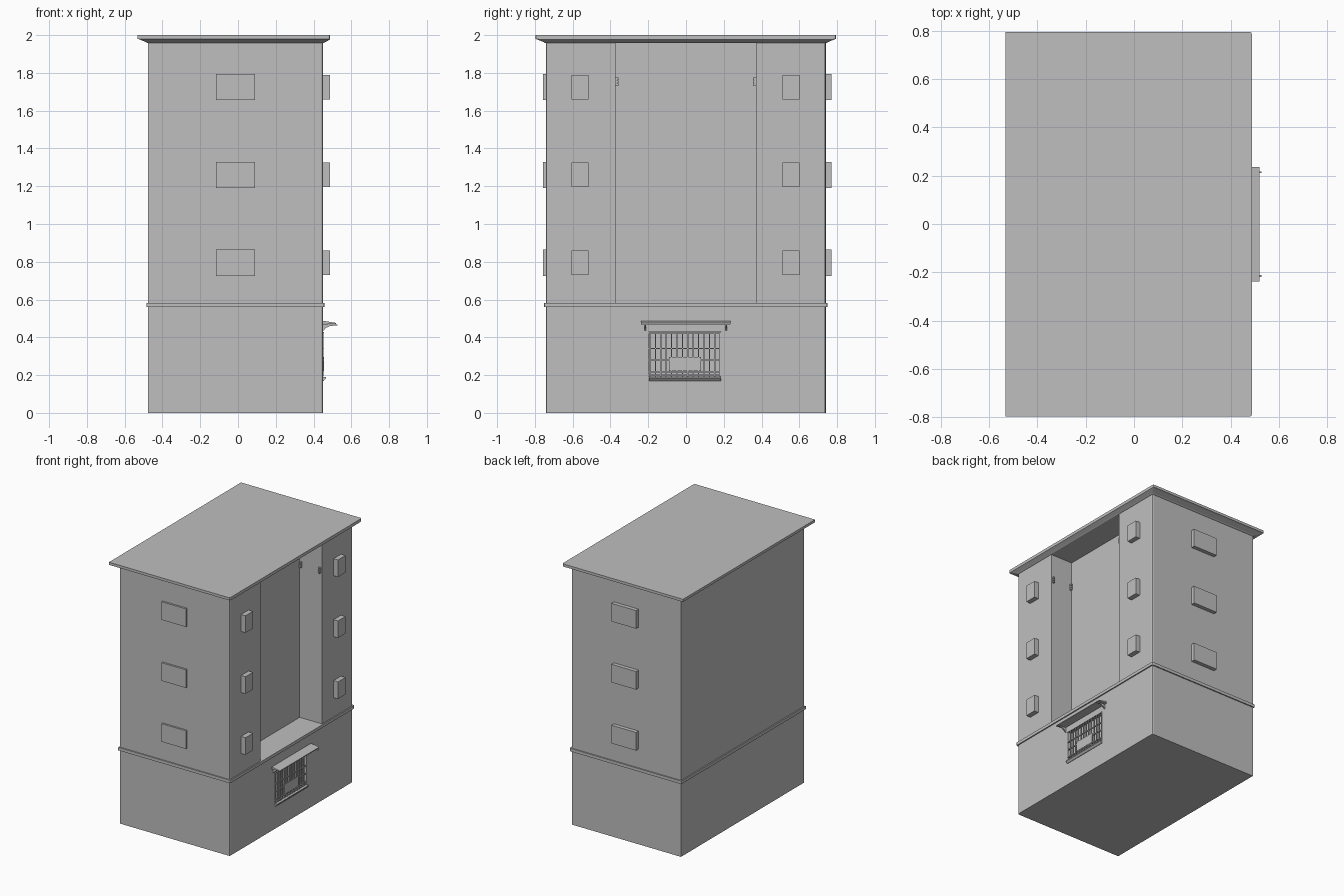
import bpy, bmesh

old = bpy.data.objects.get("Cube")
if old:
    bpy.data.objects.remove(old, do_unlink=True)

plaster = bpy.data.materials.new("plain grey")
plaster.use_nodes = True
GREY = (0.52, 0.52, 0.52, 1)
plaster.diffuse_color = GREY
plaster.node_tree.nodes["Principled BSDF"].inputs["Base Color"].default_value = GREY

# main building extents
X0, X1, Y0, Y1 = -0.476, 0.45, -0.742, 0.74


def finish(name, bm):
    bmesh.ops.recalc_face_normals(bm, faces=bm.faces[:])
    mesh = bpy.data.meshes.new(name)
    bm.to_mesh(mesh)
    bm.free()
    mesh.materials.append(plaster)
    obj = bpy.data.objects.new(name, mesh)
    bpy.context.collection.objects.link(obj)
    return obj


def add_box(bm, x, y, z):
    cube = bmesh.ops.create_cube(bm, size=1)["verts"]
    for v in cube:
        for i, (lo, hi) in enumerate((x, y, z)):
            v.co[i] = (lo + hi) / 2 + v.co[i] * (hi - lo)


def boxes(name, *specs):
    bm = bmesh.new()
    for spec in specs:
        add_box(bm, *spec)
    return finish(name, bm)


def loft(name, levels, cut=0.01):
    """Stack outlines (height, overhang); the two +x corners are bevelled."""
    bm = bmesh.new()
    rings = []
    for z, out in levels:
        a, b, c, d = X0 - out, X1 + min(out, 0.038), Y0 - out, Y1 + out
        pts = [(a, c), (b - cut, c), (b - cut * 0.3, c + cut * 0.3), (b, c + cut),
               (b, d - cut), (b - cut * 0.3, d - cut * 0.3), (b - cut, d), (a, d)]
        rings.append([bm.verts.new((x, y, z)) for x, y in pts])
    for low, high in zip(rings, rings[1:]):
        for i in range(len(low)):
            j = (i + 1) % len(low)
            bm.faces.new((low[i], low[j], high[j], high[i]))
    bm.faces.new(rings[0])
    bm.faces.new(rings[-1])
    return finish(name, bm)


def extrude_y(name, profile, y_ranges):
    """Extrude an x-z profile along y, once per range."""
    bm = bmesh.new()
    for ya, yb in y_ranges:
        ends = [[bm.verts.new((x, y, z)) for x, z in profile] for y in (ya, yb)]
        for i in range(len(profile)):
            j = (i + 1) % len(profile)
            bm.faces.new((ends[0][i], ends[0][j], ends[1][j], ends[1][i]))
        for end in ends:
            bm.faces.new(end)
    return finish(name, bm)


def carve(target, cutter):
    mod = target.modifiers.new("carve", "BOOLEAN")
    mod.operation = "DIFFERENCE"
    mod.solver = "EXACT"
    mod.object = cutter
    bpy.context.view_layer.objects.active = target
    bpy.ops.object.modifier_apply(modifier=mod.name)
    bpy.data.objects.remove(cutter, do_unlink=True)


# walls with tall niche and recessed cellar window
walls = loft("walls", [(0, 0), (1.965, 0)])
carve(walls, boxes("niche_cutter", ((0.262, 0.6), (-0.374, 0.37), (0.57, 1.99))))
carve(walls, boxes("window_cutter", ((0.415, 0.6), (-0.195, 0.185), (0.188, 0.43))))

# string course and roof slab with sloped underside
loft("string_course", [(0.56, 0.009), (0.583, 0.009)])
loft("roof", [(1.958, 0.004), (1.963, 0.012), (1.977, 0.045), (1.98, 0.055), (2.0, 0.055)])

# projecting window blocks, three storeys
for floor, z in enumerate((0.795, 1.26, 1.725), 1):
    wide, tall = (-0.117, 0.09), (z - 0.069, z + 0.069)
    boxes(f"front_window_{floor}", (wide, (Y0 - 0.014, Y0 + 0.02), tall))
    boxes(f"back_window_{floor}", (wide, (Y1 - 0.02, Y1 + 0.03), tall))
    for side, y in (("a", -0.56), ("b", 0.555)):
        boxes(f"side_window_{side}_{floor}",
              ((0.43, 0.487), (y - 0.045, y + 0.045), (z - 0.065, z + 0.065)))

# small hinge brackets on the niche cheeks
for side, wall, inward in (("a", -0.374, 1), ("b", 0.37, -1)):
    for place, x in (("inner", 0.274), ("outer", 0.434)):
        parts = []
        for z in (1.737, 1.753, 1.769):
            tip = wall + inward * 0.016
            parts.append(((x - 0.007, x + 0.007), sorted((wall, tip)), (z - 0.006, z + 0.006)))
        tip = wall + inward * 0.009
        parts.append(((x - 0.004, x + 0.004), sorted((wall, tip)), (1.731, 1.775)))
        boxes(f"hinge_{place}_{side}", *parts)

# canopy above the cellar window, on two braces
extrude_y("canopy", [(0.44, 0.486), (0.46, 0.486), (0.52, 0.476), (0.52, 0.469), (0.44, 0.474)],
          [(-0.238, 0.236)])
extrude_y("canopy_braces",
          [(0.445, 0.432), (0.455, 0.438), (0.465, 0.45), (0.49, 0.461),
           (0.528, 0.462), (0.528, 0.468), (0.445, 0.47)],
          [(y - 0.004, y + 0.004) for y in (-0.216, 0.214)])

# sill
extrude_y("window_sill", [(0.44, 0.17), (0.454, 0.17), (0.466, 0.183), (0.466, 0.19), (0.44, 0.192)],
          [(-0.195, 0.185)])

# grille bars, broken around the middle plate
bars = []
plate_y, plate_z = (-0.09, 0.08), (0.223, 0.297)
depth = (0.444, 0.453)
COUNT = 14
for i in range(COUNT):
    y = -0.191 + 0.372 * i / (COUNT - 1)
    span = (y - 0.003, y + 0.003)
    if plate_y[0] < y < plate_y[1]:
        bars += [(depth, span, (0.192, plate_z[0])), (depth, span, (plate_z[1], 0.428))]
    else:
        bars.append((depth, span, (0.192, 0.428)))
for z in (0.2, 0.217, 0.28, 0.34, 0.424):
    spans = [(-0.195, 0.185)]
    if plate_z[0] < z < plate_z[1]:
        spans = [(-0.195, plate_y[0]), (plate_y[1], 0.185)]
    bars += [((0.446, 0.455), s, (z - 0.003, z + 0.003)) for s in spans]
boxes("grille", *bars)
boxes("grille_plate", ((0.447, 0.455), plate_y, plate_z))
